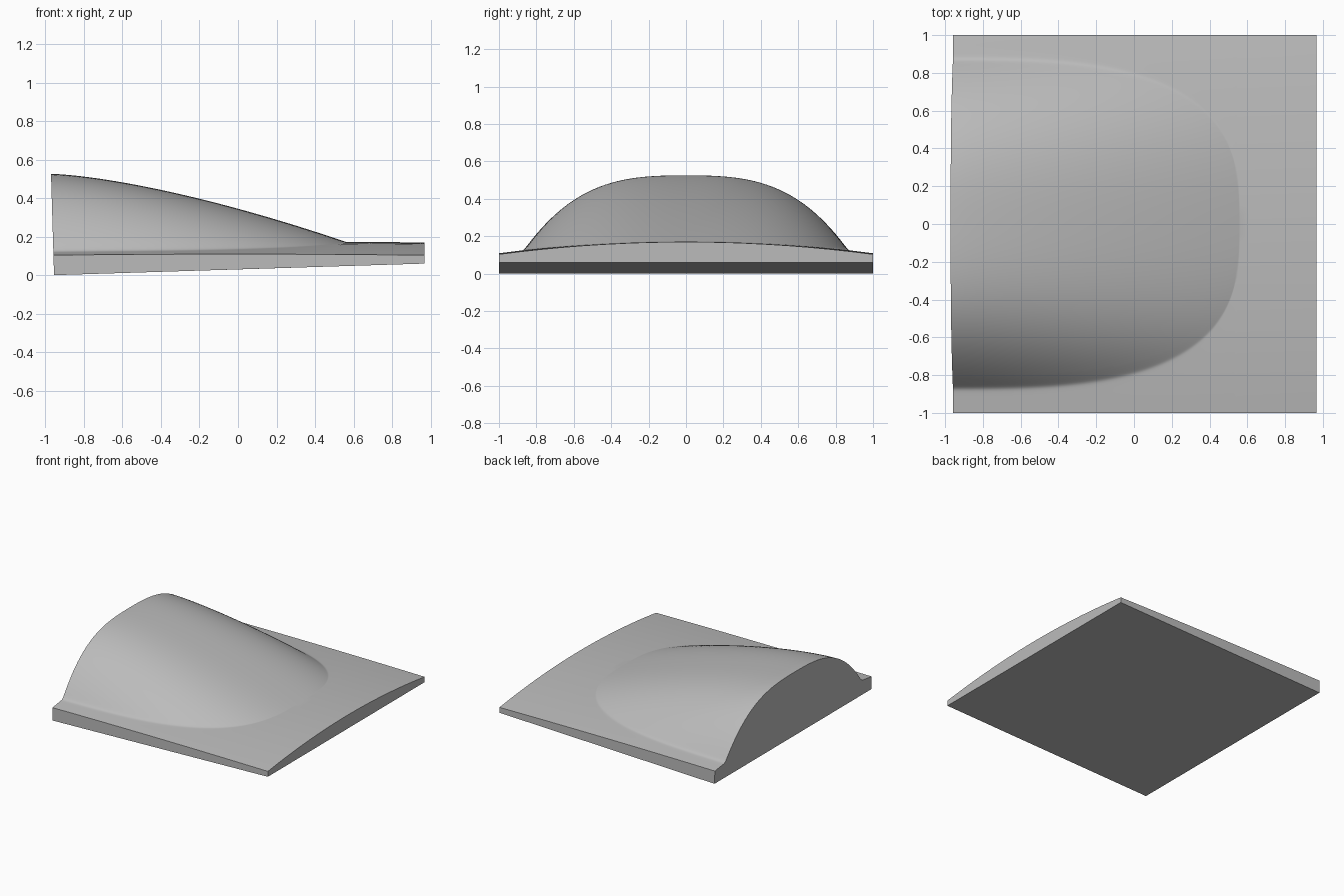
import bpy
import bmesh
import math

cube = bpy.data.objects.get("Cube")
if cube:
    bpy.data.objects.remove(cube, do_unlink=True)

# Main dimensions
LEFT, RIGHT, TIP = -0.955, 0.967, 0.56   # plate ends and where the hump fades out
HALF_WIDTH = 0.87                        # hump half width at the open end
RISE = 0.356                             # hump height above the plate


def reach(x):
    """Position along the hump, from 0 at the open end to 1 at the tip."""
    return min(max((x - LEFT) / (TIP - LEFT), 0), 1)


def half_width(x):
    return HALF_WIDTH * (1 - reach(x) ** 3) ** (1 / 3)


def plate_top(x, y):
    return 0.109 - 0.006 * x * x + 0.066 * (1 - y * y)


def plate_bottom(x):
    return 0.06 * (x - LEFT) / (RIGHT - LEFT)


def top_height(x, y):
    """Cambered plate with a tapering hump and a small fillet at its foot."""
    rise = RISE * (1 - reach(x) ** 1.42)
    width = half_width(x)
    if rise < 1e-5 or width < 1e-3:
        return plate_top(x, y)
    raw = rise * (1 - min(abs(y) / width, 3) ** 3.2)
    return plate_top(x, y) + 0.5 * (raw + math.hypot(raw, 0.035 * rise))


def sheared(x, z):
    """Lean the open end slightly outward."""
    return x - 0.03 * z * (RIGHT - x) / (RIGHT - LEFT)


# Stations along x, closer together near the tip of the hump
steps = 70
stations = [LEFT + (TIP - LEFT) * (1 - (1 - i / steps) ** 1.8) for i in range(steps + 1)]
stations += [TIP + (RIGHT - TIP) * i / 8 for i in range(1, 9)]

# Columns across y follow the outline of the hump
inner = [i / 24 * 0.92 for i in range(25)]
rim = [0.92 + 0.01 * i for i in range(1, 15)]
outer = [i / 6 for i in range(1, 7)]


def columns(x):
    w = max(half_width(x), 0.3)
    ys = [u * w for u in inner + rim]
    ys += [ys[-1] + (1 - ys[-1]) * f for f in outer]
    return [-y for y in reversed(ys[1:])] + ys


bm = bmesh.new()
grid = []
for x in stations:
    row = []
    for y in columns(x):
        z = top_height(x, y)
        row.append(bm.verts.new((sheared(x, z), y, z)))
    grid.append(row)
for a, b in zip(grid, grid[1:]):
    for j in range(len(a) - 1):
        bm.faces.new((a[j], b[j], b[j + 1], a[j + 1]))

# Side walls and flat sloping underside
border = ([r[0] for r in grid] + grid[-1][1:]
          + [r[-1] for r in reversed(grid[:-1])] + grid[0][-2:0:-1])
station_of = {v: x for x, row in zip(stations, grid) for v in row}
low = []
for v in border:
    x = station_of[v]
    z = plate_bottom(x)
    low.append(bm.verts.new((sheared(x, z), v.co.y, z)))
for i in range(len(border)):
    k = (i + 1) % len(border)
    bm.faces.new((border[k], border[i], low[i], low[k]))
bm.faces.new(low)
bmesh.ops.recalc_face_normals(bm, faces=bm.faces)

mesh = bpy.data.meshes.new("humped_plate")
bm.to_mesh(mesh)
bm.free()
plate = bpy.data.objects.new("humped_plate", mesh)
bpy.context.collection.objects.link(plate)

# Single grey finish
grey = bpy.data.materials.new("plain_grey")
grey.use_nodes = True
colour = (0.5, 0.5, 0.5, 1)
grey.diffuse_color = colour
grey.node_tree.nodes["Principled BSDF"].inputs["Base Color"].default_value = colour
mesh.materials.append(grey)

bpy.ops.object.select_all(action="DESELECT")
plate.select_set(True)
bpy.context.view_layer.objects.active = plate
bpy.ops.object.shade_smooth_by_angle(angle=math.radians(32))
